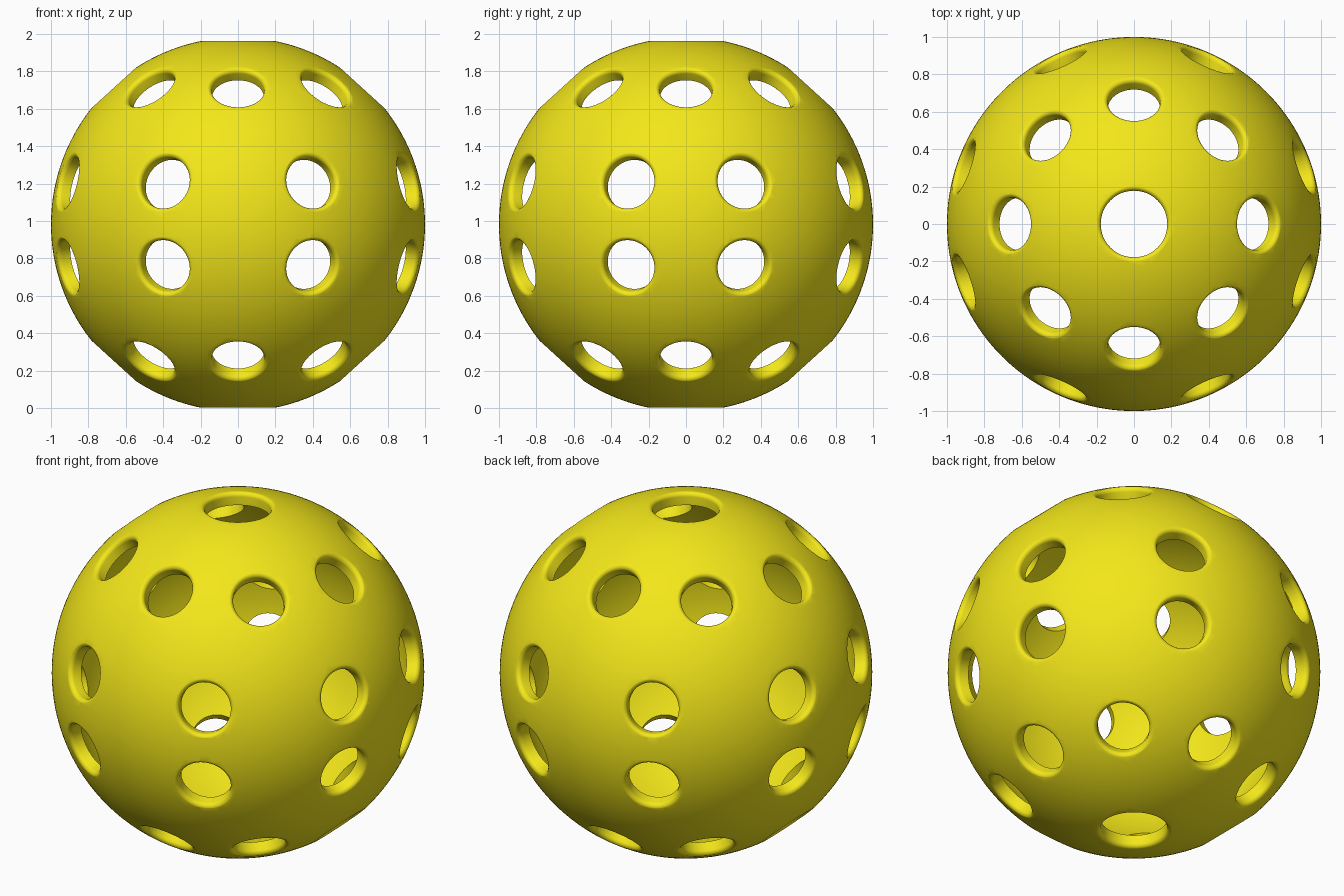
import bpy, bmesh
from math import sin, cos, pi, sqrt, radians
from mathutils import Vector

if "Cube" in bpy.data.objects:
    bpy.data.objects.remove(bpy.data.objects["Cube"])

CENTRE_Z, R_IN = 0.985, 0.925
SEG = 48


def add_object(name, bm):
    mesh = bpy.data.meshes.new(name)
    bm.to_mesh(mesh)
    bm.free()
    obj = bpy.data.objects.new(name, mesh)
    bpy.context.collection.objects.link(obj)
    return obj


def add_cutter(bm, direction, r, f):
    """Closed lathed plug along direction, flaring at the surface to round the rim."""
    top = sqrt(1 - (r + f) ** 2) + 0.001
    steps = 6
    profile = [(r, 0.84)]
    for i in range(steps + 1):
        a = pi / 2 * i / steps
        profile.append((r + f * (1 - cos(a)), top - f + f * sin(a)))
    profile.append((r + f + 0.005, 1.08))
    rot = Vector(direction).to_track_quat('Z', 'Y')
    rings = [[bm.verts.new(rot @ Vector((rad * cos(2 * pi * k / SEG), rad * sin(2 * pi * k / SEG), t)))
              for k in range(SEG)] for rad, t in profile]
    for lo, hi in zip(rings, rings[1:]):
        for k in range(SEG):
            n = (k + 1) % SEG
            bm.faces.new((lo[k], lo[n], hi[n], hi[k]))
    bm.faces.new(rings[0][::-1])
    bm.faces.new(rings[-1])


def polar(az, lat):
    az, lat = radians(az), radians(lat)
    return cos(lat) * cos(az), cos(lat) * sin(az), sin(lat)


# hollow shell: outer sphere plus inward-facing inner sphere
bm = bmesh.new()
bmesh.ops.create_icosphere(bm, subdivisions=6, radius=1.0)
outer = set(bm.faces)
bmesh.ops.create_icosphere(bm, subdivisions=6, radius=R_IN)
bmesh.ops.reverse_faces(bm, faces=[f for f in bm.faces if f not in outer])
ball = add_object("perforated_ball", bm)

# hole cutters: poles, sloping rings, and paired rings around the middle
bm = bmesh.new()
for side in (1, -1):
    add_cutter(bm, (0, 0, side), 0.178, 0.024)
    for k in range(8):
        add_cutter(bm, polar(45 * k, 47.7 * side), 0.14, 0.025)
    for quarter in (0, 180):
        for az in (18.7, -18.7, 90 - 24.2, 90 + 24.2):
            add_cutter(bm, polar(quarter + az, 13.2 * side), 0.14, 0.025)
cutter = add_object("hole_cutters", bm)
cutter.hide_render = True

# drill the holes
mod = ball.modifiers.new("holes", 'BOOLEAN')
mod.operation = 'DIFFERENCE'
mod.solver = 'EXACT'
mod.object = cutter
bpy.context.view_layer.objects.active = ball
ball.select_set(True)
bpy.ops.object.modifier_apply(modifier=mod.name)
bpy.data.objects.remove(cutter, do_unlink=True)
bpy.ops.object.shade_smooth_by_angle(angle=radians(35))
ball.location.z = CENTRE_Z - 0.003

# yellow plastic
mat = bpy.data.materials.new("yellow_plastic")
mat.diffuse_color = (0.9, 0.8, 0.01, 1)
mat.use_nodes = True
mat.node_tree.nodes["Principled BSDF"].inputs["Base Color"].default_value = mat.diffuse_color
ball.data.materials.clear()
ball.data.materials.append(mat)
